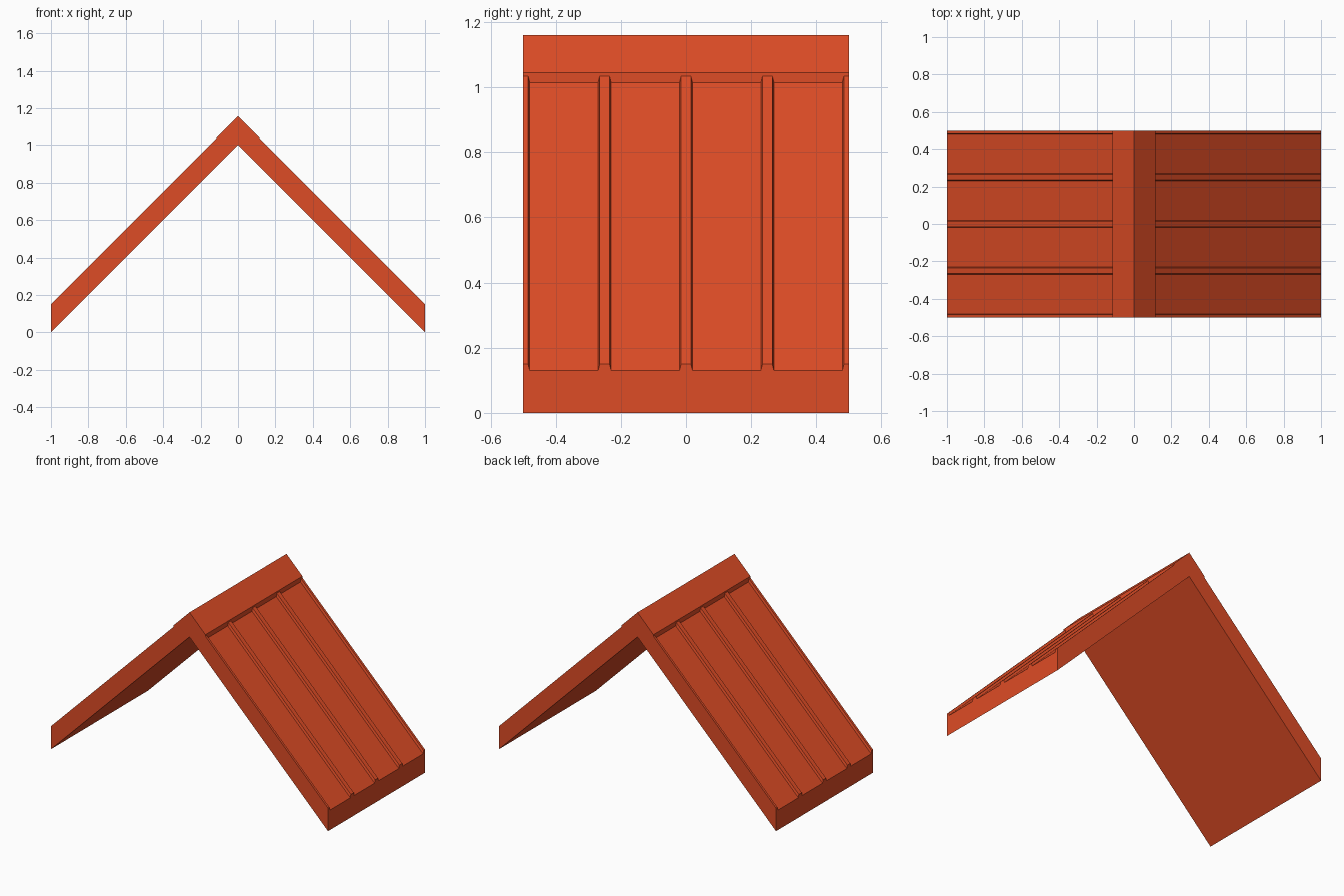
import bpy
import bmesh

cube = bpy.data.objects.get("Cube")
if cube:
    bpy.data.objects.remove(cube, do_unlink=True)

RED = (0.73, 0.072, 0.019, 1)
HALF = 0.5         # half length of the ridge
CAP = 0.115        # half width of the ridge cap
PANEL, RIB, TOP = 0.13, 0.15, 0.16   # vertical thicknesses

mat = bpy.data.materials.new("roof red")
mat.use_nodes = True
mat.diffuse_color = RED
mat.node_tree.nodes["Principled BSDF"].inputs["Base Color"].default_value = RED


def prism(name, ring_a, ring_b):
    """Solid made by joining two matching outlines."""
    bm = bmesh.new()
    a = [bm.verts.new(p) for p in ring_a]
    b = [bm.verts.new(p) for p in ring_b]
    bm.faces.new(a)
    bm.faces.new(b[::-1])
    n = len(a)
    for i in range(n):
        j = (i + 1) % n
        bm.faces.new((a[j], a[i], b[i], b[j]))
    bmesh.ops.recalc_face_normals(bm, faces=bm.faces)
    mesh = bpy.data.meshes.new(name)
    bm.to_mesh(mesh)
    bm.free()
    mesh.materials.append(mat)
    obj = bpy.data.objects.new(name, mesh)
    bpy.context.collection.objects.link(obj)
    return obj


# Ribbed cross-section: (y, thickness), half ribs at both ends
section = [(-HALF, 0), (-HALF, RIB)]
for i in range(5):
    y = -HALF + i * 0.25
    if i > 0:
        section += [(y - 0.02, PANEL), (y - 0.015, RIB)]
    if i < 4:
        section += [(y + 0.015, RIB), (y + 0.02, PANEL)]
section += [(HALF, RIB), (HALF, 0)]


def slope_ring(x):
    return [(x, y, 1 - x + t) for y, t in section]


# Sloping roof panels, mirrored across the ridge
panels = prism("roof_panels", slope_ring(1), slope_ring(CAP))
mirror = panels.modifiers.new("Mirror", 'MIRROR')
mirror.use_axis[0] = True
mirror.use_mirror_merge = False

# Ridge cap, slightly proud of the ribs
chevron = [(-CAP, 1 - CAP), (0, 1), (CAP, 1 - CAP),
           (CAP, 1 - CAP + TOP), (0, 1 + TOP), (-CAP, 1 - CAP + TOP)]
prism("ridge_cap", [(x, -HALF, z) for x, z in chevron],
      [(x, HALF, z) for x, z in chevron])
